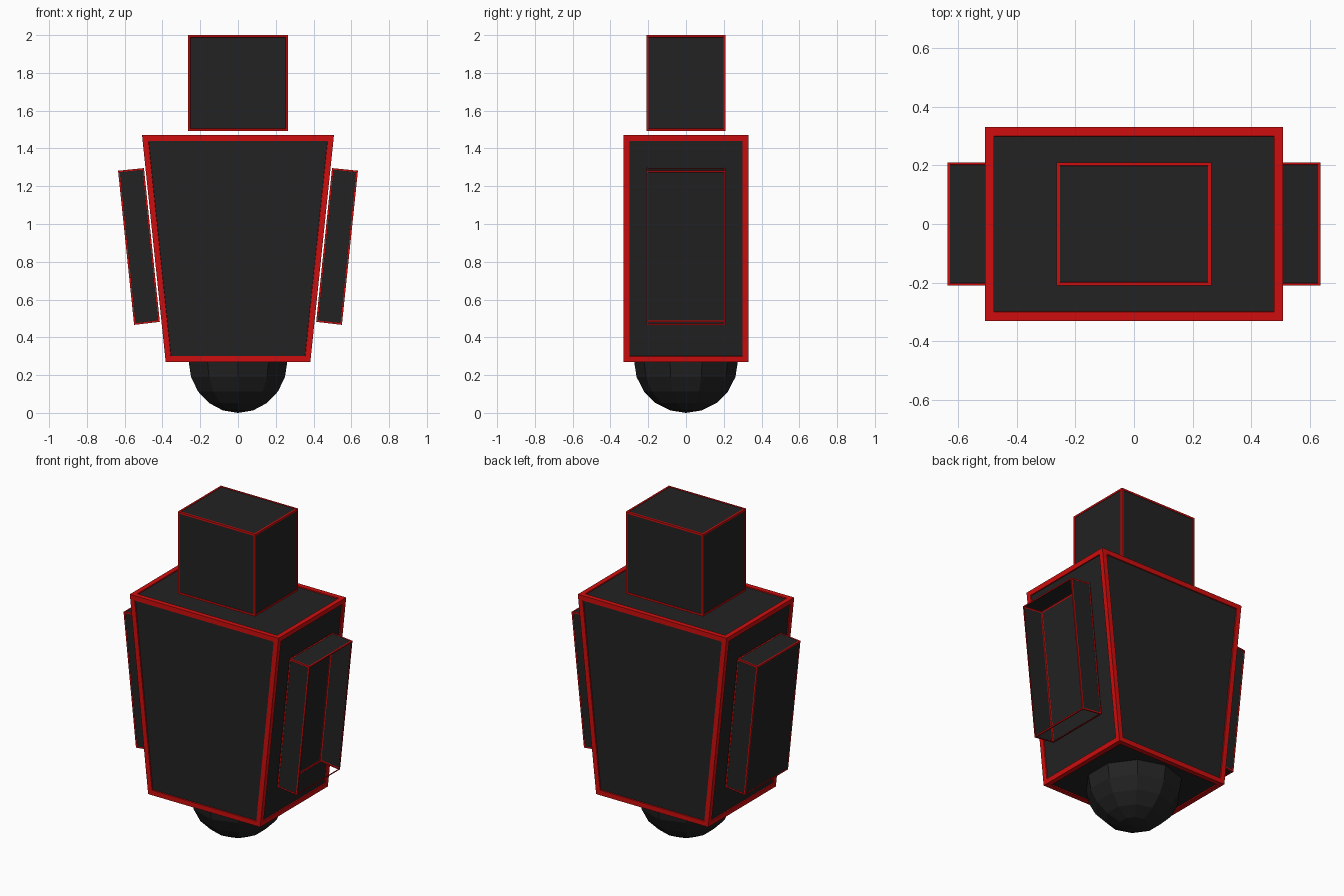
import bpy, bmesh

if "Cube" in bpy.data.objects:
    bpy.data.objects.remove(bpy.data.objects["Cube"], do_unlink=True)


def make_material(name, colour):
    mat = bpy.data.materials.new(name)
    mat.use_nodes = True
    rgba = (*colour, 1)
    mat.diffuse_color = rgba
    bsdf = mat.node_tree.nodes["Principled BSDF"]
    bsdf.inputs["Base Color"].default_value = rgba
    bsdf.inputs["Roughness"].default_value = 0.7
    return mat


black = make_material("charcoal black", (0.016, 0.016, 0.016))
red = make_material("bright red", (0.62, 0.004, 0.004))


def finish(name, bm, materials):
    mesh = bpy.data.meshes.new(name)
    bm.to_mesh(mesh)
    bm.free()
    for mat in materials:
        mesh.materials.append(mat)
    obj = bpy.data.objects.new(name, mesh)
    bpy.context.collection.objects.link(obj)
    return obj


def framed_box(name, outline, half_depth, border, recess, is_open=None):
    """Extrude an x-z outline along y; red edge borders around recessed black panels."""
    bm = bmesh.new()
    front = bm.faces.new([bm.verts.new((x, -half_depth, z)) for x, z in outline])
    result = bmesh.ops.extrude_face_region(bm, geom=[front], use_keep_orig=True)
    moved = [v for v in result["geom"] if isinstance(v, bmesh.types.BMVert)]
    bmesh.ops.translate(bm, verts=moved, vec=(0, 2 * half_depth, 0))
    bmesh.ops.recalc_face_normals(bm, faces=bm.faces[:])
    panels = bm.faces[:]
    # flat border, then a short step down to the panel
    bmesh.ops.inset_individual(bm, faces=panels, thickness=border, use_even_offset=True)
    bmesh.ops.inset_individual(bm, faces=panels, thickness=recess / 4,
                               depth=-recess, use_even_offset=True)
    for face in panels:
        face.material_index = 1
    if is_open:
        bm.normal_update()
        doomed = [f for f in panels if is_open(f.normal)]
        bmesh.ops.delete(bm, geom=doomed, context='FACES')
    return finish(name, bm, (red, black))


# Head floating just above the body
framed_box("head", [(-0.264, 1.493), (0.264, 1.493), (0.264, 2.0), (-0.264, 2.0)],
           0.21, 0.011, 0.002)

# Tapered body
framed_box("body", [(-0.383, 0.27), (0.383, 0.27), (0.508, 1.47), (-0.508, 1.47)],
           0.33, 0.03, 0.006)

# Slanted arms; the left one is open on its outer side and underneath
arm_outline = [(0.414, 0.482), (0.55, 0.466), (0.635, 1.282), (0.498, 1.296)]
for name, side in (("left_arm", 1), ("right_arm", -1)):
    opening = (lambda n: n.x > 0.7 or n.z < -0.7) if side > 0 else None
    framed_box(name, [(side * x, z) for x, z in arm_outline], 0.21, 0.008, 0.001, opening)

# Faceted ball under the body
ball = bmesh.new()
bmesh.ops.create_uvsphere(ball, u_segments=10, v_segments=10, radius=0.275)
bmesh.ops.translate(ball, verts=ball.verts[:], vec=(0, 0, 0.275))
finish("base_ball", ball, (black,))
